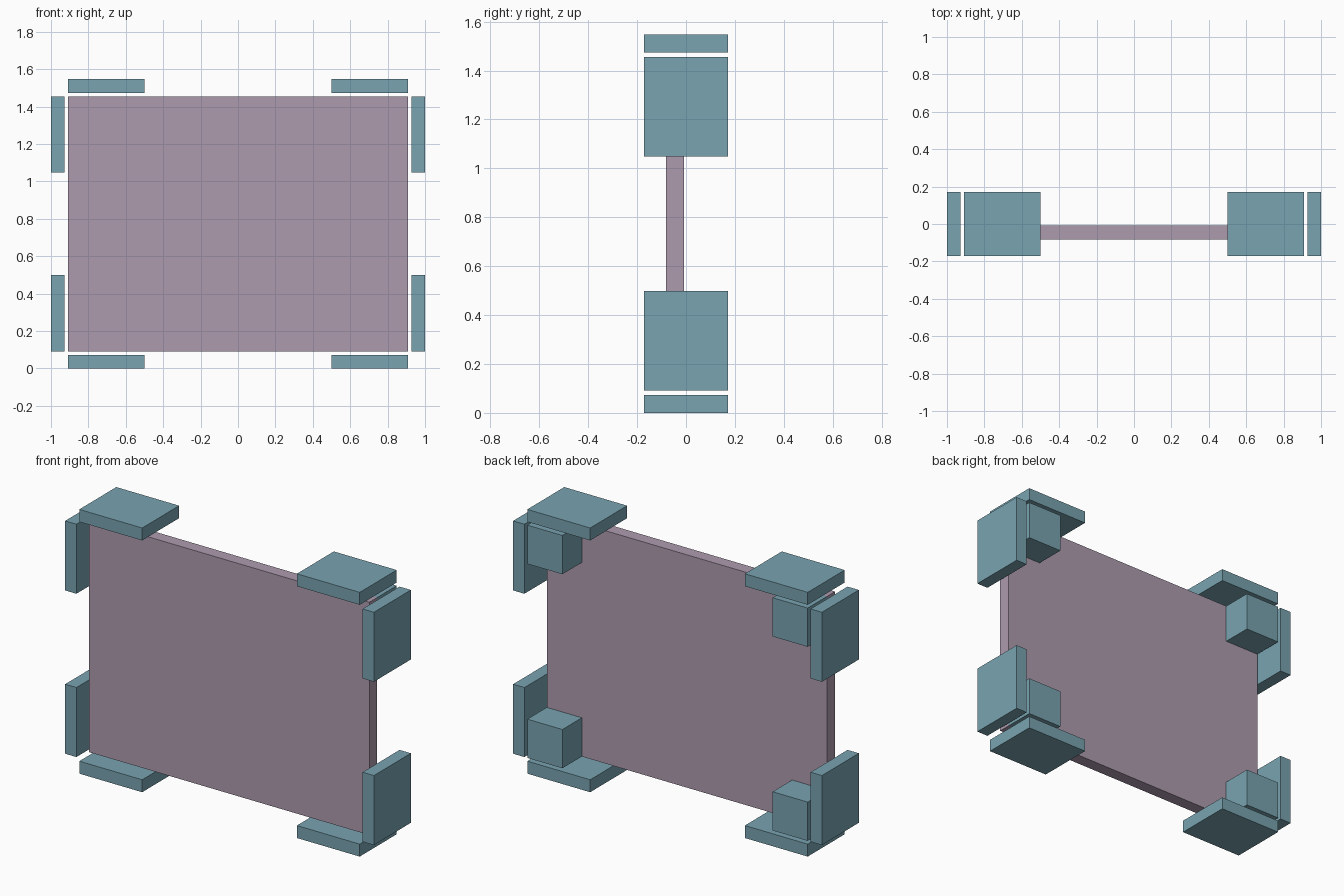
import bpy, bmesh
from mathutils import Vector

if "Cube" in bpy.data.objects:
    bpy.data.objects.remove(bpy.data.objects["Cube"])

HEIGHT = 1.547


def material(name, color):
    m = bpy.data.materials.new(name)
    m.diffuse_color = color
    m.use_nodes = True
    m.node_tree.nodes["Principled BSDF"].inputs["Base Color"].default_value = m.diffuse_color
    return m


BLUE = material("blue_pad", (0.19, 0.37, 0.44, 1))
MAUVE = material("mauve_panel", (0.42, 0.33, 0.43, 1))


def box(name, lo, hi, mat):
    lo, hi = Vector(lo), Vector(hi)
    mid, size = (lo + hi) / 2, hi - lo
    bm = bmesh.new()
    bmesh.ops.create_cube(bm, size=1)
    bmesh.ops.scale(bm, vec=size, verts=bm.verts)
    mesh = bpy.data.meshes.new(name)
    bm.to_mesh(mesh)
    bm.free()
    mesh.materials.append(mat)
    ob = bpy.data.objects.new(name, mesh)
    ob.location = mid
    bpy.context.collection.objects.link(ob)
    return ob


def corner_box(name, side, level, x, y, z):
    """Box given for the lower right corner, flipped to the wanted corner."""
    xs = sorted(side * v for v in x)
    zs = z if level == "lower" else (HEIGHT - z[1], HEIGHT - z[0])
    label = "right" if side > 0 else "left"
    box(f"{name}_{level}_{label}", (xs[0], y[0], zs[0]), (xs[1], y[1], zs[1]), BLUE)


# Upright panel
box("panel", (-0.908, -0.082, 0.092), (0.908, -0.009, HEIGHT - 0.092), MAUVE)

# Three pieces round each corner: side pad, end pad, block behind the panel
for side in (-1, 1):
    for level in ("lower", "upper"):
        corner_box("side_pad", side, level, (0.927, 1.0), (-0.171, 0.171), (0.092, 0.499))
        corner_box("end_pad", side, level, (0.501, 0.908), (-0.171, 0.171), (0.0, 0.073))
        corner_box("back_block", side, level, (0.681, 0.908), (-0.009, 0.171), (0.092, 0.319))
